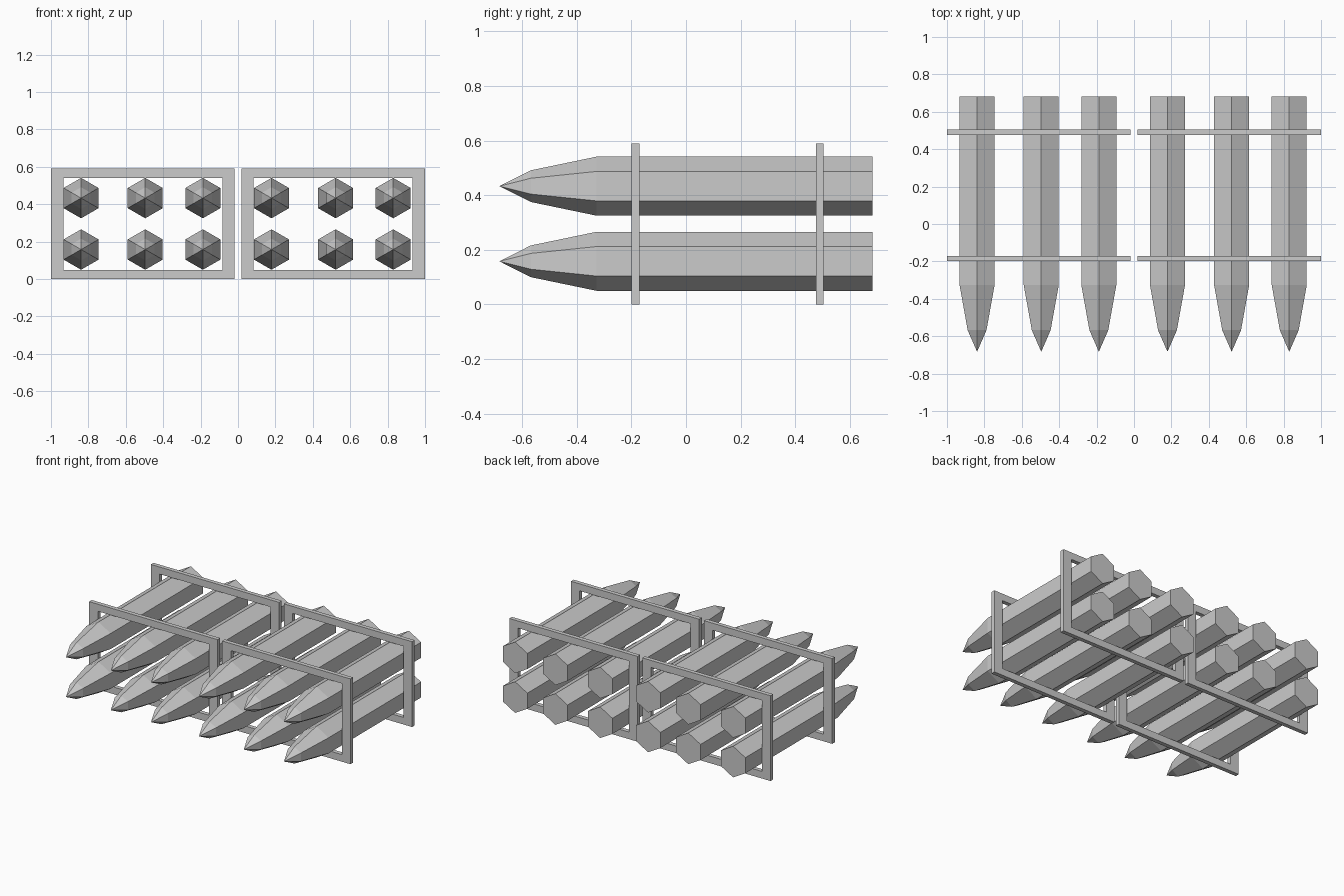
import bpy, bmesh
from math import sin, cos, pi

if "Cube" in bpy.data.objects:
    bpy.data.objects.remove(bpy.data.objects["Cube"])


def finish(name, bm):
    bmesh.ops.recalc_face_normals(bm, faces=bm.faces)
    mesh = bpy.data.meshes.new(name)
    bm.to_mesh(mesh)
    bm.free()
    obj = bpy.data.objects.new(name, mesh)
    bpy.context.collection.objects.link(obj)
    return obj


def make_frame(name, x0, x1, y0, y1):
    """Rectangular rack frame with a rectangular opening."""
    bm = bmesh.new()
    side, z0, z1, iz0, iz1 = 0.066, 0.0, 0.59, 0.049, 0.541

    def loop(xa, xb, za, zb, y):
        return [bm.verts.new((x, y, z)) for x, z in ((xa, za), (xb, za), (xb, zb), (xa, zb))]

    # closed chain: outer front, outer back, inner back, inner front
    loops = [loop(x0, x1, z0, z1, y0), loop(x0, x1, z0, z1, y1),
             loop(x0 + side, x1 - side, iz0, iz1, y1),
             loop(x0 + side, x1 - side, iz0, iz1, y0)]
    for a, b in zip(loops, loops[1:] + loops[:1]):
        for i in range(4):
            j = (i + 1) % 4
            bm.faces.new((a[i], a[j], b[j], b[i]))
    return finish(name, bm)


def make_missile(name, x, z):
    """Six-sided pointed body: flat back, long taper, short tip."""
    bm = bmesh.new()
    rings = []
    for y, r in ((0.683, 0.108), (-0.327, 0.108), (-0.568, 0.058)):
        rings.append([bm.verts.new((x + r * sin(k * pi / 3), y, z + r * cos(k * pi / 3)))
                      for k in range(6)])
    tip = bm.verts.new((x, -0.683, z))
    bm.faces.new(rings[0])
    for i in range(6):
        j = (i + 1) % 6
        for a, b in zip(rings, rings[1:]):
            bm.faces.new((a[i], a[j], b[j], b[i]))
        bm.faces.new((rings[-1][i], rings[-1][j], tip))
    return finish(name, bm)


# Two racks side by side, each with two frames and six missiles
for rack, start in (("left", -1.0), ("right", 0.018)):
    for pos, y in (("front", -0.199), ("back", 0.475)):
        make_frame(f"{rack}_{pos}_frame", start, start + 0.982, y, y + 0.029)
    for row, z in (("lower", 0.158), ("upper", 0.433)):
        for n, dx in enumerate((0.161, 0.504, 0.812)):
            make_missile(f"{rack}_{row}_missile_{n + 1}", start + dx, z)
